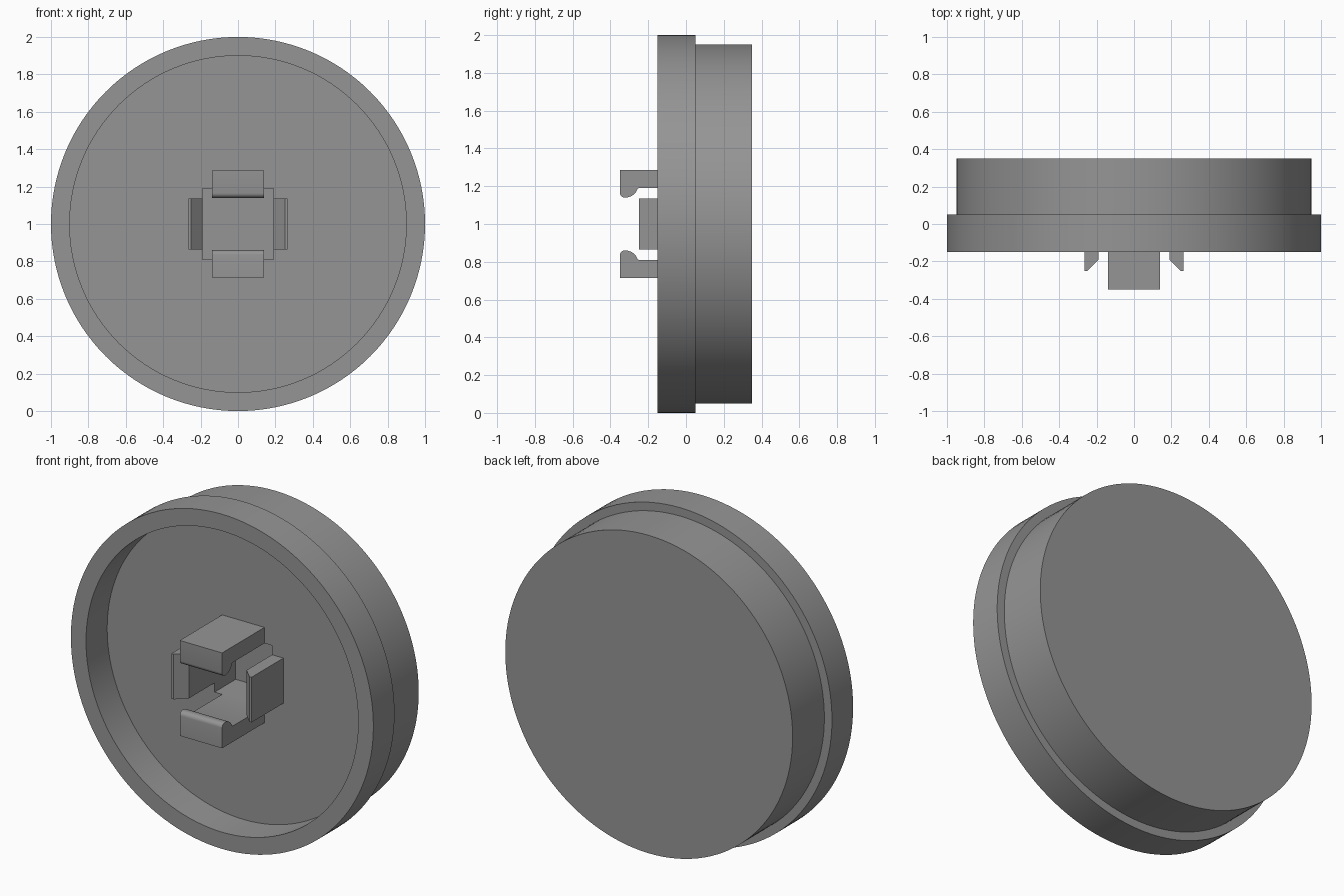
import bpy, bmesh, math
from mathutils import Vector

if "Cube" in bpy.data.objects:
    bpy.data.objects.remove(bpy.data.objects["Cube"])

grey = bpy.data.materials.new("mid grey")
grey.diffuse_color = (0.3, 0.3, 0.3, 1)
grey.use_nodes = True
grey.node_tree.nodes["Principled BSDF"].inputs["Base Color"].default_value = grey.diffuse_color
SEGMENTS = 128
FLOOR = 0.05      # y of the recess floor
ROOT = 0.06       # clips sink slightly into the floor


def finish(name, bm):
    bmesh.ops.recalc_face_normals(bm, faces=bm.faces)
    mesh = bpy.data.meshes.new(name)
    bm.to_mesh(mesh)
    bm.free()
    mesh.materials.append(grey)
    ob = bpy.data.objects.new(name, mesh)
    bpy.context.collection.objects.link(ob)
    return ob


def smooth(ob):
    bpy.ops.object.select_all(action='DESELECT')
    ob.select_set(True)
    bpy.context.view_layer.objects.active = ob
    bpy.ops.object.shade_smooth_by_angle(angle=math.radians(30))


def prism(name, points, offset):
    """Extrude a closed outline along an offset."""
    bm = bmesh.new()
    face = bm.faces.new([bm.verts.new(p) for p in points])
    ext = bmesh.ops.extrude_face_region(bm, geom=[face])
    verts = [g for g in ext["geom"] if isinstance(g, bmesh.types.BMVert)]
    bmesh.ops.translate(bm, verts=verts, vec=Vector(offset))
    return finish(name, bm)


# Round body: front flange with a recess, narrower drum behind (radius, y)
profile = [(0.9, FLOOR), (0.9, -0.15), (1.0, -0.15), (1.0, 0.05),
           (0.95, 0.05), (0.95, 0.35)]
bm = bmesh.new()
rings = []
for r, y in profile:
    rings.append([bm.verts.new((r * math.cos(a), y, 1 + r * math.sin(a)))
                  for a in (2 * math.pi * i / SEGMENTS for i in range(SEGMENTS))])
for a, b in zip(rings, rings[1:]):
    for i in range(SEGMENTS):
        j = (i + 1) % SEGMENTS
        bm.faces.new((a[i], a[j], b[j], b[i]))
bm.faces.new(rings[0])
bm.faces.new(rings[-1])
body = finish("round_body", bm)

# Square socket in the recess floor
h = 0.19
cutter = prism("socket_cutter",
               [(-h, -0.05, 1 - h), (h, -0.05, 1 - h), (h, -0.05, 1 + h), (-h, -0.05, 1 + h)],
               (0, 0.30, 0))
cut = body.modifiers.new("socket", 'BOOLEAN')
cut.operation = 'DIFFERENCE'
cut.solver = 'EXACT'
cut.object = cutter
bpy.context.view_layer.objects.active = body
bpy.ops.object.modifier_apply(modifier="socket")
bpy.data.objects.remove(cutter)
smooth(body)

# Hooked clips above and below the socket: (y, distance from centre)
hook = [(ROOT, 0.19), (ROOT, 0.285), (-0.35, 0.285), (-0.35, 0.165)]
for deg in (200, 225, 250):                       # small rounded outer corner
    a = math.radians(deg)
    hook.append((-0.325 + 0.025 * math.cos(a), 0.165 + 0.025 * math.sin(a)))
for k in range(9):                                # rounded catch
    a = math.radians(-90 + k * 9)
    hook.append((-0.322 + 0.07 * math.cos(a), 0.21 + 0.07 * math.sin(a)))
hook.append((-0.25, 0.19))
for label, s in (("upper", 1), ("lower", -1)):
    smooth(prism(label + "_hook_clip", [(-0.14, y, 1 + s * d) for y, d in hook], (0.28, 0, 0)))

# Short side guides with bevelled inner lips: (distance from centre, y)
guide = [(0.19, ROOT), (0.265, ROOT), (0.265, -0.25), (0.25, -0.25), (0.19, -0.19)]
for label, s in (("right", 1), ("left", -1)):
    prism(label + "_side_guide", [(s * d, y, 0.865) for d, y in guide], (0, 0, 0.27))
